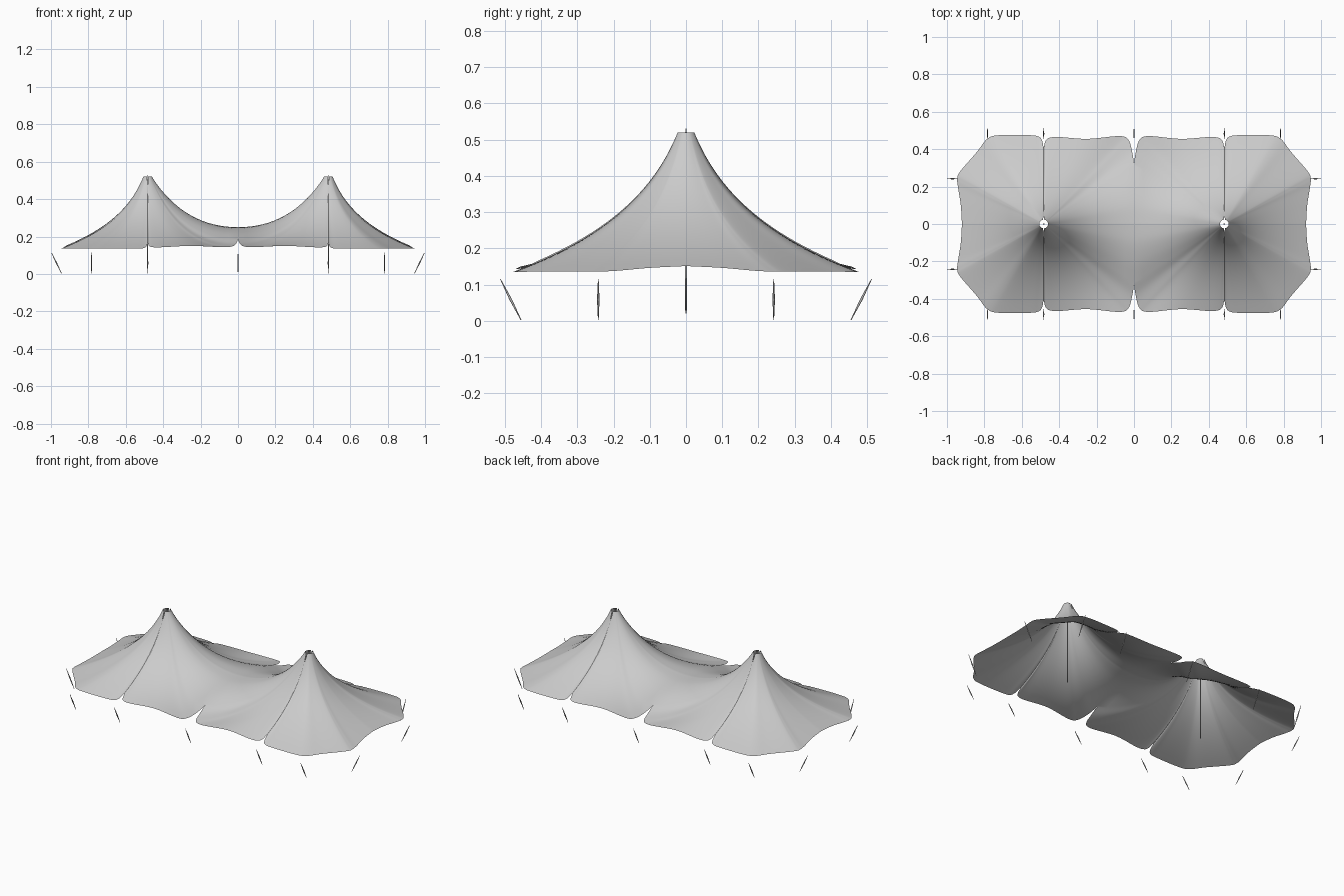
import bpy, bmesh, math
from mathutils import Vector

if "Cube" in bpy.data.objects:
    bpy.data.objects.remove(bpy.data.objects["Cube"], do_unlink=True)

PEAK_X, TOP, MOUTH = 0.483, 0.52, 0.023


def material(name, rgb):
    mat = bpy.data.materials.new(name)
    mat.use_nodes = True
    mat.diffuse_color = (*rgb, 1)
    mat.node_tree.nodes["Principled BSDF"].inputs["Base Color"].default_value = (*rgb, 1)
    return mat


def new_object(name, bm, mat):
    mesh = bpy.data.meshes.new(name)
    bm.to_mesh(mesh)
    bm.free()
    mesh.materials.append(mat)
    mesh.shade_smooth()
    obj = bpy.data.objects.new(name, mesh)
    bpy.context.collection.objects.link(obj)
    return obj


def spline(points, steps):
    """Catmull-Rom curve through the points."""
    p = [Vector(q) for q in points]
    p = [p[0]] + p + [p[-1]]
    out = []
    for a, b, c, d in zip(p, p[1:], p[2:], p[3:]):
        for i in range(steps):
            t = i / steps
            out.append(0.5 * (2 * b + (c - a) * t + (2 * a - 5 * b + 4 * c - d) * t ** 2
                              + (3 * b - a - 3 * c + d) * t ** 3))
    return out + [p[-1]]


canvas = material("grey canvas", (0.6, 0.6, 0.6))
pole_grey = material("pole grey", (0.5, 0.5, 0.5))

# Hem of one quarter: end wall, corner, side bays with notches, valley seam
hem = spline([
    (.92, 0, .151), (.926, .1, .146), (.94, .19, .138), (.945, .24, .136), (.93, .28, .136),
    (.84, .385, .136), (.785, .455, .135), (.72, .475, .135), (.56, .475, .135),
    (.51, .467, .137), (.491, .445, .147), (.483, .41, .165), (.475, .44, .149),
    (.455, .46, .143), (.40, .465, .143), (.25, .455, .15), (.08, .47, .143),
    (.03, .45, .148), (.01, .385, .162), (0, .31, .188), (0, .2, .222), (0, .1, .243),
    (0, 0, .25)], 6)


def canvas_point(edge, t):
    """Point on the sagging canvas between the peak opening (t=0) and the hem (t=1)."""
    dx, dy = edge.x - PEAK_X, edge.y
    reach = math.hypot(dx, dy)
    # small slit in the opening towards the side notch
    slit = 0.02 * max(0, 1 - abs(dx / reach) / 0.12)
    r = (MOUTH + slit) * (reach / (MOUTH + slit)) ** t
    soft = 0.06
    f = math.log((r + soft) / (MOUTH + soft)) / math.log((reach + soft) / (MOUTH + soft))
    # flatten into the valley between the two peaks
    f += max(0, 1 - edge.x / PEAK_X) * f ** 3 * (1 - f)
    return (max(0, PEAK_X + dx * r / reach), dy * r / reach, TOP - (TOP - edge.z) * f)


# Canvas quarter, mirrored both ways
RINGS = 30
bm = bmesh.new()
rows = [[bm.verts.new(canvas_point(e, i / RINGS)) for i in range(RINGS + 1)] for e in hem]
for a, b in zip(rows, rows[1:]):
    for i in range(RINGS):
        bm.faces.new((a[i], a[i + 1], b[i + 1], b[i]))
tent = new_object("tent_canvas", bm, canvas)
mirror = tent.modifiers.new("mirror", "MIRROR")
mirror.use_axis = (True, True, False)
mirror.merge_threshold = 0.0005


def spindle(name, bottom, top, ends, middle):
    """Thin round rod, thicker at the middle."""
    bottom, top = Vector(bottom), Vector(top)
    axis = top - bottom
    turn = axis.to_track_quat("Z", "Y")
    sides = 8
    bm = bmesh.new()
    rings = []
    for t, r in ((0, ends), (0.25, (ends + middle) / 2), (0.5, middle),
                 (0.75, (ends + middle) / 2), (1, ends)):
        rings.append([bm.verts.new(bottom + axis * t + turn @ Vector(
            (r * math.cos(math.tau * k / sides), r * math.sin(math.tau * k / sides), 0)))
            for k in range(sides)])
    for a, b in zip(rings, rings[1:]):
        for k in range(sides):
            n = (k + 1) % sides
            bm.faces.new((a[k], a[n], b[n], b[k]))
    bm.faces.new(rings[0][::-1])
    bm.faces.new(rings[-1])
    return new_object(name, bm, pole_grey)


# Centre poles and leaning ground pegs
LOW, HIGH = 0.002, 0.115
for s, side in ((1, "left"), (-1, "right")):
    spindle(f"centre_pole_{side}", (s * PEAK_X, 0, 0.02), (s * PEAK_X, 0, 0.53), 0.002, 0.004)
    for d, end in ((-1, "front"), (1, "back")):
        spindle(f"end_peg_{side}_{end}", (s * 0.943, d * 0.242, LOW),
                (s * 0.998, d * 0.242, HIGH), 0.001, 0.0035)
for d, end in ((-1, "front"), (1, "back")):
    for i, x in enumerate((-0.783, -PEAK_X, 0, PEAK_X, 0.783)):
        spindle(f"side_peg_{end}_{i + 1}", (x, d * 0.455, LOW),
                (x, d * 0.512, HIGH), 0.001, 0.0035)
